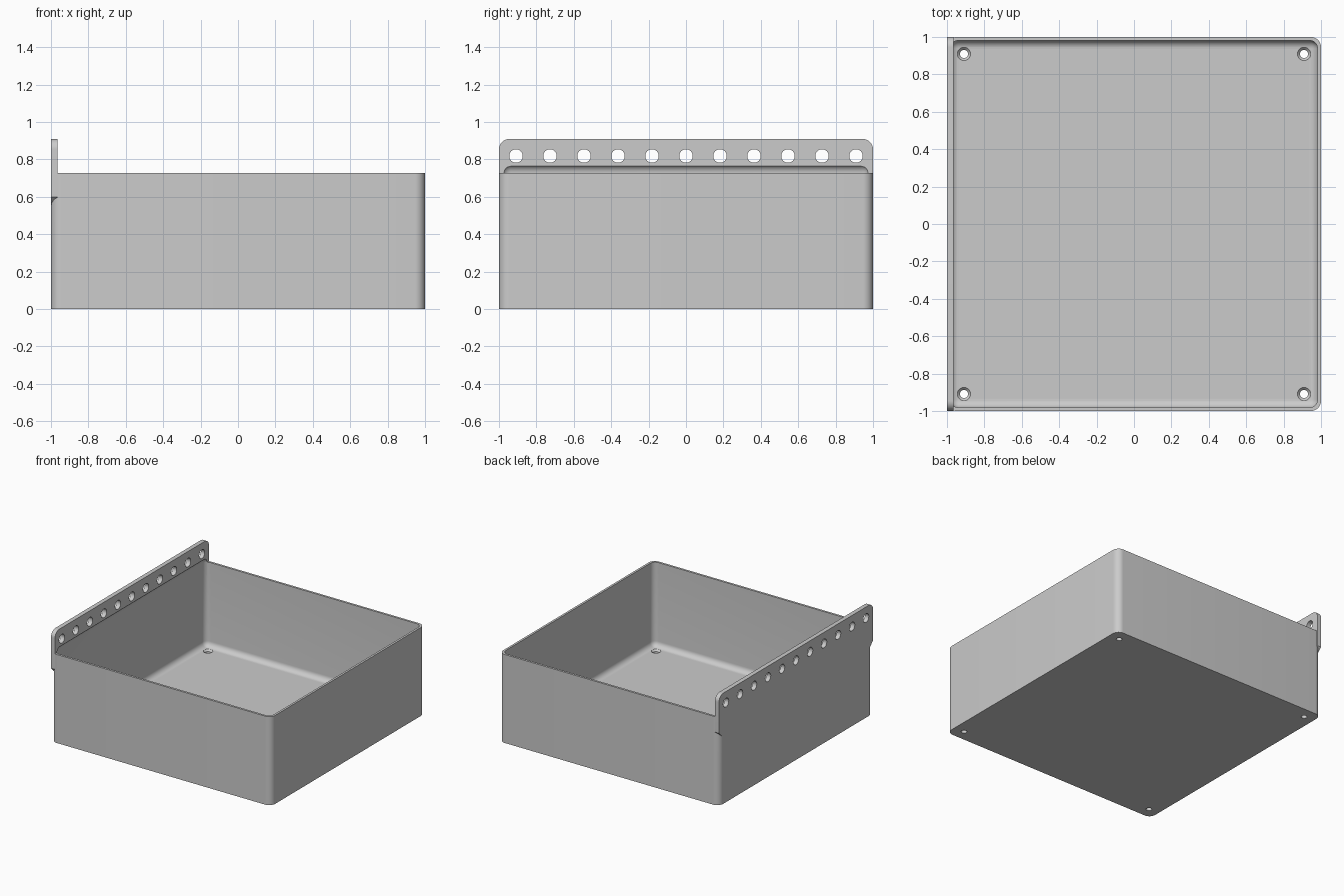
import bpy, bmesh, math
from mathutils import Matrix, Vector

old = bpy.data.objects.get("Cube")
if old:
    bpy.data.objects.remove(old)

HEIGHT, TOP = 0.727, 0.909      # box rim and flange top
CORNER, INNER = 0.055, 0.045    # outer and cavity rounding
PLATE, FLOOR = 0.036, 0.036     # flange and floor thickness
PITCH, EDGE = 0.1818, 0.909     # hole spacing and outermost hole

grey = bpy.data.materials.new("plain grey")
grey.use_nodes = True
colour = (0.6, 0.6, 0.6, 1)
grey.diffuse_color = colour
grey.node_tree.nodes["Principled BSDF"].inputs["Base Color"].default_value = colour


def finish(name, bm):
    bmesh.ops.recalc_face_normals(bm, faces=bm.faces)
    mesh = bpy.data.meshes.new(name)
    bm.to_mesh(mesh)
    bm.free()
    mesh.materials.append(grey)
    obj = bpy.data.objects.new(name, mesh)
    bpy.context.collection.objects.link(obj)
    return obj


def prism(name, points, direction):
    """Extrude a flat outline along a direction."""
    bm = bmesh.new()
    face = bm.faces.new([bm.verts.new(p) for p in points])
    grown = bmesh.ops.extrude_face_region(bm, geom=[face])["geom"]
    verts = [g for g in grown if isinstance(g, bmesh.types.BMVert)]
    bmesh.ops.translate(bm, verts=verts, vec=Vector(direction))
    return finish(name, bm)


def arc(cx, cy, radius, start, steps=10):
    """Quarter circle, counter-clockwise from a start angle in degrees."""
    angles = [math.radians(start + 90 * i / steps) for i in range(steps + 1)]
    return [(cx + radius * math.cos(a), cy + radius * math.sin(a)) for a in angles]


def cones(name, centres, r1, r2, depth, turn=Matrix()):
    bm = bmesh.new()
    for c in centres:
        bmesh.ops.create_cone(bm, cap_ends=True, segments=32, radius1=r1, radius2=r2,
                              depth=depth, matrix=Matrix.Translation(c) @ turn)
    return finish(name, bm)


def combine(target, tool, operation):
    """Apply a boolean and remove the tool object."""
    mod = target.modifiers.new(operation, 'BOOLEAN')
    mod.operation, mod.object, mod.solver = operation, tool, 'EXACT'
    with bpy.context.temp_override(object=target, active_object=target):
        bpy.ops.object.modifier_apply(modifier=mod.name)
    bpy.data.objects.remove(tool)


# Outer box with rounded upright corners
c = 1 - CORNER
outline = arc(c, c, CORNER, 0) + arc(-c, c, CORNER, 90)
outline += arc(-c, -c, CORNER, 180) + arc(c, -c, CORNER, 270)
tray = prism("storage_tray", [(x, y, 0) for x, y in outline], (0, 0, HEIGHT))

# Hanging flange: rounded at the top, sloped under its two ends
t = TOP - CORNER
base = 0.545
side = arc(c, t, CORNER, 0) + arc(-c, t, CORNER, 90)
side += [(-1, base + CORNER), (-c, base), (c, base), (1, base + CORNER)]
flange = prism("flange", [(-1, y, z) for y, z in side], (PLATE, 0, 0))
combine(tray, flange, 'UNION')

# Cavity with every edge rounded, running up under the flange
bm = bmesh.new()
bmesh.ops.create_cube(bm, size=1)
cavity_top = HEIGHT + INNER + 0.0005
depth = cavity_top - FLOOR
bmesh.ops.scale(bm, verts=bm.verts, vec=(1.964, 1.964, depth))
bmesh.ops.translate(bm, verts=bm.verts, vec=(0, 0, FLOOR + depth / 2))
bmesh.ops.bevel(bm, geom=bm.edges[:], offset=INNER, offset_type='OFFSET',
                segments=8, profile=0.5, affect='EDGES')
combine(tray, finish("cavity_cutter", bm), 'DIFFERENCE')

# Row of holes through the flange
row = [Vector((-0.98, (i - 5) * PITCH, 0.818)) for i in range(11)]
combine(tray, cones("row_cutter", row, PLATE, PLATE, 0.2,
                    Matrix.Rotation(math.pi / 2, 4, 'Y')), 'DIFFERENCE')

# Countersunk screw holes in the floor corners
corners = [Vector((x, y, 0)) for x in (-EDGE, EDGE) for y in (-EDGE, EDGE)]
combine(tray, cones("screw_cutter", corners, 0.022, 0.022, 0.2), 'DIFFERENCE')
sinks = [p + Vector((0, 0, 0.036)) for p in corners]
combine(tray, cones("countersink_cutter", sinks, 0.021, 0.05, 0.03), 'DIFFERENCE')

# Smooth rounded parts, keep edges sharp
for o in bpy.context.selected_objects:
    o.select_set(False)
tray.select_set(True)
bpy.context.view_layer.objects.active = tray
bpy.ops.object.shade_smooth_by_angle(angle=math.radians(30))
